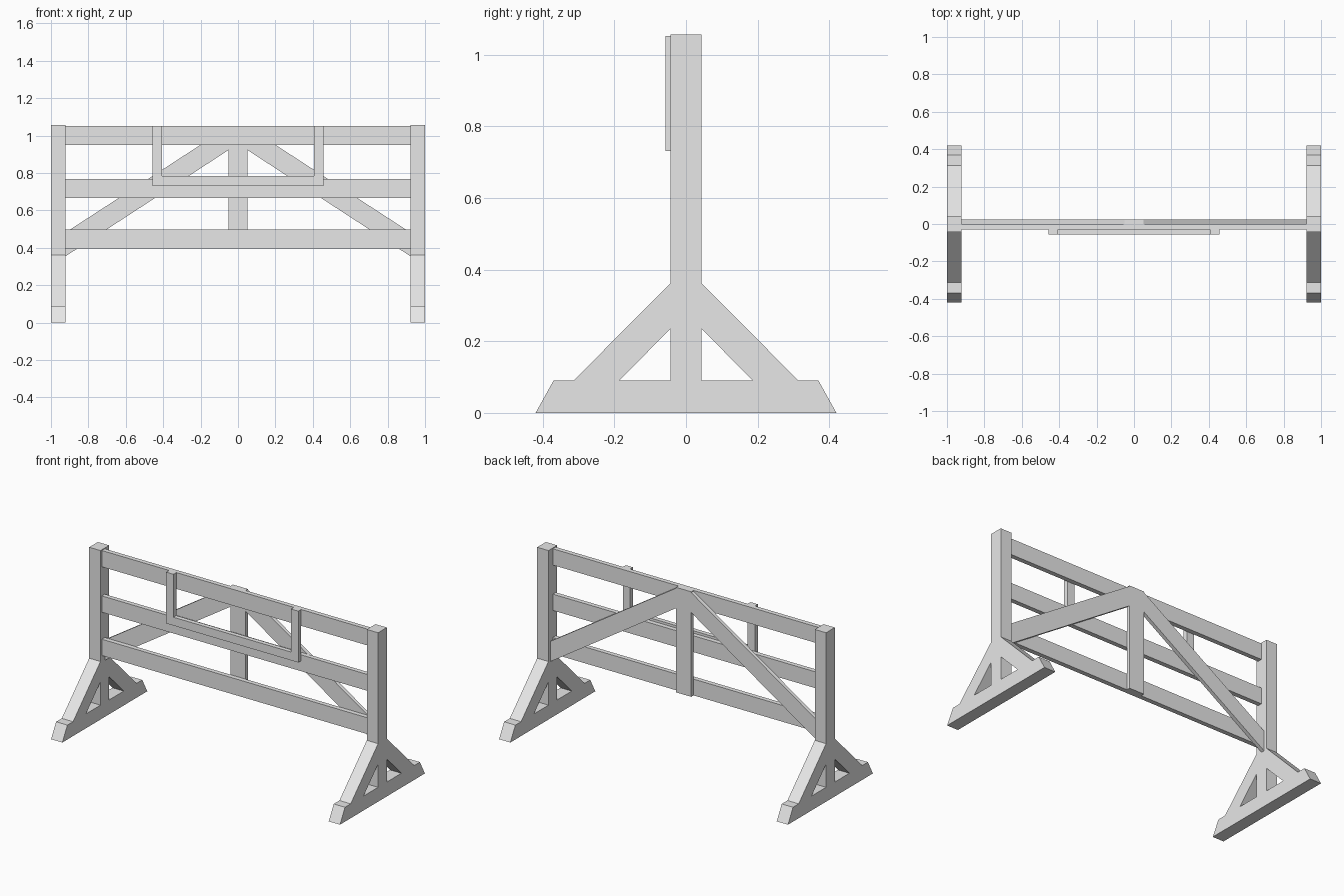
import bpy
import bmesh

if "Cube" in bpy.data.objects:
    bpy.data.objects.remove(bpy.data.objects["Cube"])

grey = bpy.data.materials.new("plain grey")
grey.diffuse_color = (0.8, 0.8, 0.8, 1)
grey.use_nodes = True
grey.node_tree.nodes["Principled BSDF"].inputs["Base Color"].default_value = grey.diffuse_color


def prism(name, outline, axis, lo, hi):
    """Extrude a 2D outline along x (outline in y,z) or y (outline in x,z)."""
    def place(p, d):
        return (d, p[0], p[1]) if axis == "x" else (p[0], d, p[1])
    bm = bmesh.new()
    a = [bm.verts.new(place(p, lo)) for p in outline]
    b = [bm.verts.new(place(p, hi)) for p in outline]
    bm.faces.new(a)
    bm.faces.new(b[::-1])
    n = len(a)
    for i in range(n):
        j = (i + 1) % n
        bm.faces.new((a[i], b[i], b[j], a[j]))
    bmesh.ops.recalc_face_normals(bm, faces=bm.faces[:])
    mesh = bpy.data.meshes.new(name)
    bm.to_mesh(mesh)
    bm.free()
    mesh.materials.append(grey)
    obj = bpy.data.objects.new(name, mesh)
    bpy.context.collection.objects.link(obj)
    return obj


def rect(u0, u1, z0, z1):
    return [(u0, z0), (u1, z0), (u1, z1), (u0, z1)]


def flip(outline, s):
    return [(s * u, z) for u, z in outline]


POST_IN, POST_HALF = 0.922, 0.043
FOOT_H = 0.09

# End stands: upright post, tapered foot and a diagonal strut front and back
foot = [(-0.42, 0), (0.42, 0), (0.37, FOOT_H), (-0.37, FOOT_H)]
strut = [(POST_HALF, 0.235), (0.187, FOOT_H), (0.314, FOOT_H), (POST_HALF, 0.363)]
for side, s in (("left", -1), ("right", 1)):
    lo, hi = sorted((s * POST_IN, s * 1.0))
    prism(side + "_post", rect(-POST_HALF, POST_HALF, FOOT_H, 1.057), "x", lo, hi)
    prism(side + "_foot", foot, "x", lo, hi)
    for end, t in (("front", -1), ("back", 1)):
        prism(f"{side}_{end}_strut", flip(strut, t), "x", lo, hi)

# Three horizontal rails
for name, z0, z1 in (("lower_rail", 0.395, 0.497),
                     ("middle_rail", 0.666, 0.768),
                     ("top_rail", 0.95, 1.052)):
    prism(name, rect(-POST_IN, POST_IN, z0, z1), "y", -0.029, 0.0)

# Back bracing: centre upright and two long diagonals
prism("centre_upright", rect(-0.052, 0.052, 0.395, 1.052), "y", 0.0, 0.023)
diagonal = [(0.052, 0.922), (POST_IN, 0.355), (POST_IN, 0.482), (0.052, 1.047)]
for side, s in (("left", -1), ("right", 1)):
    prism(side + "_diagonal", flip(diagonal, s), "y", 0.0, 0.023)

# Front frame: two uprights joined by a bottom bar
for side, s in (("left", -1), ("right", 1)):
    u0, u1 = sorted((s * 0.407, s * 0.457))
    prism(side + "_frame_upright", rect(u0, u1, 0.731, 1.052), "y", -0.057, -0.029)
prism("frame_bar", rect(-0.407, 0.407, 0.731, 0.783), "y", -0.057, -0.029)
